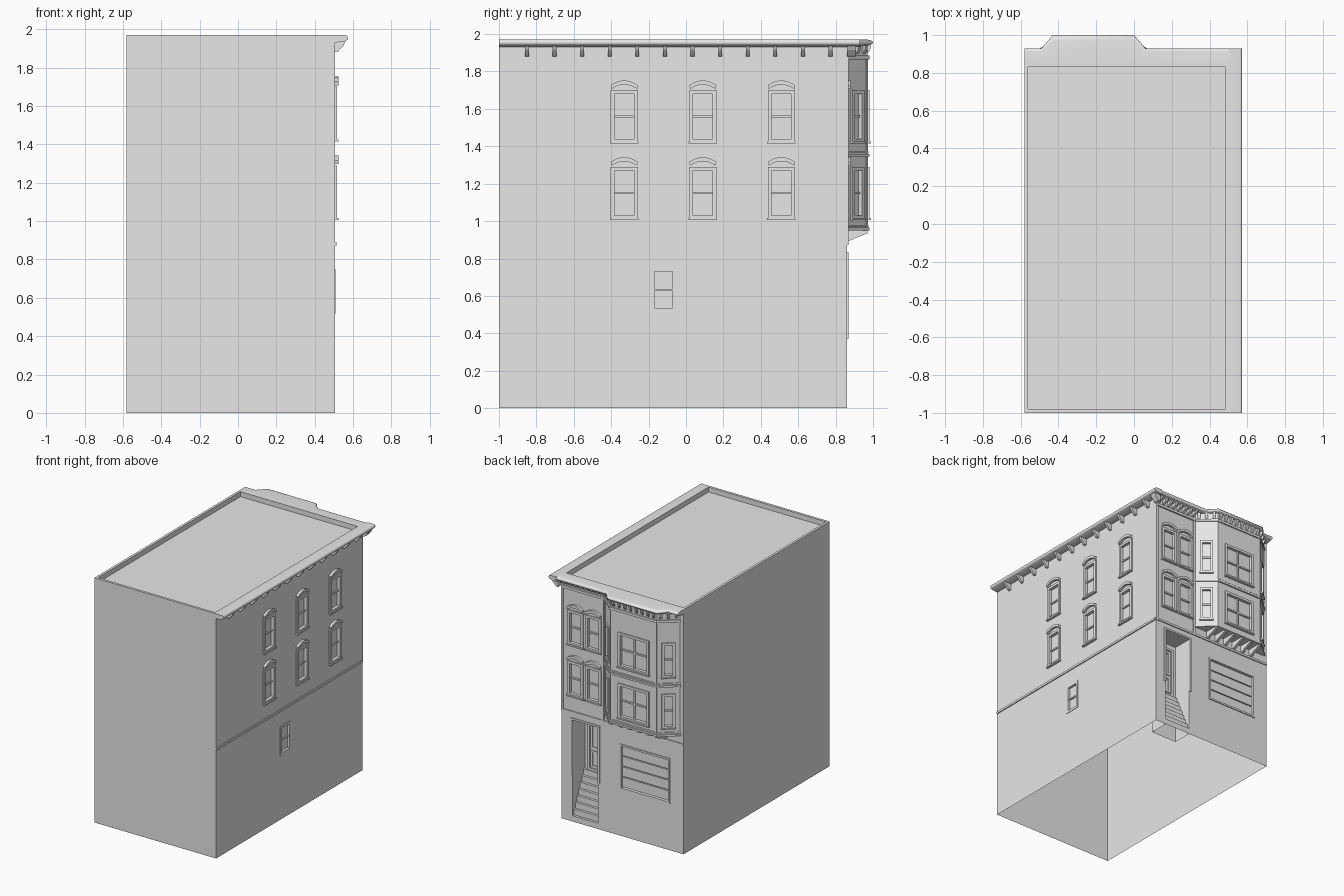
import bpy, bmesh, math
from mathutils import Matrix, Vector

if "Cube" in bpy.data.objects:
    bpy.data.objects.remove(bpy.data.objects["Cube"], do_unlink=True)

grey = bpy.data.materials.new("plain_grey")
grey.use_nodes = True
grey.diffuse_color = (0.8, 0.8, 0.8, 1)
grey.node_tree.nodes["Principled BSDF"].inputs["Base Color"].default_value = (0.8, 0.8, 0.8, 1)

TOP, ROOF = 1.97, 1.93
XL, XR, YF, YB = -0.58, 0.505, -1.0, 0.86


def finish(name, bm, smooth=False):
    me = bpy.data.meshes.new(name)
    bm.to_mesh(me)
    bm.free()
    ob = bpy.data.objects.new(name, me)
    me.materials.append(grey)
    bpy.context.collection.objects.link(ob)
    if smooth:
        bpy.context.view_layer.objects.active = ob
        ob.select_set(True)
        bpy.ops.object.shade_smooth_by_angle(angle=math.radians(40))
        ob.select_set(False)
    return ob


def frame(p, q):
    """Wall space: u along the wall, v up, d outward."""
    u = Vector((q[0] - p[0], q[1] - p[1], 0)).normalized()
    n = Vector((u.y, -u.x, 0))
    m = Matrix((u, (0, 0, 1), n)).transposed().to_4x4()
    m.translation = (p[0], p[1], 0)
    return m


def length(p, q):
    return math.dist(p, q)


def face(bm, m, pts):
    bm.faces.new([bm.verts.new(m @ Vector(p)) for p in pts])


def prism(bm, m, pts, lo, hi, side=False):
    """Extrude a (u,v) outline along d, or a (d,v) outline along u."""
    put = (lambda a, b, c: (c, b, a)) if side else (lambda a, b, c: (a, b, c))
    ends = [[bm.verts.new(m @ Vector(put(a, b, c))) for a, b in pts] for c in (lo, hi)]
    fs = [bm.faces.new(e) for e in ends]
    for i in range(len(pts)):
        j = (i + 1) % len(pts)
        fs.append(bm.faces.new((ends[0][i], ends[0][j], ends[1][j], ends[1][i])))
    bmesh.ops.recalc_face_normals(bm, faces=fs)


def box(bm, m, u0, u1, v0, v1, d0, d1):
    prism(bm, m, [(u0, v0), (u1, v0), (u1, v1), (u0, v1)], d0, d1)


def border(bm, m, u0, u1, v0, v1, t, d, back=-0.001):
    box(bm, m, u0, u0 + t, v0, v1, back, d)
    box(bm, m, u1 - t, u1, v0, v1, back, d)
    box(bm, m, u0 + t, u1 - t, v0, v0 + t, back, d)
    box(bm, m, u0 + t, u1 - t, v1 - t, v1, back, d)


def wall(bm, m, w, v0, v1, holes=()):
    """Flat wall with recessed openings (u0, u1, v0, v1, depth)."""
    us = sorted({0, w, *(x for h in holes for x in h[0:2])})
    vs = sorted({v0, v1, *(x for h in holes for x in h[2:4])})
    for a, b in zip(us, us[1:]):
        for c, e in zip(vs, vs[1:]):
            x, y = (a + b) / 2, (c + e) / 2
            if not any(h[0] < x < h[1] and h[2] < y < h[3] for h in holes):
                face(bm, m, [(a, c, 0), (b, c, 0), (b, e, 0), (a, e, 0)])
    for a, b, c, e, k in holes:
        ring = [(a, c), (b, c), (b, e), (a, e)]
        face(bm, m, [(*p, -k) for p in ring])
        for i in range(4):
            p, q = ring[i], ring[(i + 1) % 4]
            if p[1] + q[1] > 0:
                face(bm, m, [(*p, 0), (*q, 0), (*q, -k), (*p, -k)])


REVEAL, TRIM = 0.015, 0.02


def opening(c, w, v0, v1):
    return (c - w / 2 + TRIM, c + w / 2 - TRIM, v0 + TRIM, v1 - TRIM, REVEAL)


def window(bm, m, c, w, v0, v1, hood=False, bars=1):
    """Trim, sashes, sill and an optional arched hood."""
    h, mid = w / 2, (v0 + v1) / 2
    border(bm, m, c - h, c + h, v0, v1, TRIM, 0.01)
    box(bm, m, c - h + TRIM, c + h - TRIM, mid - 0.006, mid + 0.006, -REVEAL, -0.004)
    if bars > 1:
        box(bm, m, c - 0.006, c + 0.006, v0 + TRIM, v1 - TRIM, -REVEAL, -0.004)
    box(bm, m, c - h - 0.004, c + h + 0.004, v0 - 0.005, v0 + 0.006, 0, 0.018)
    if hood:
        ts = [i / 4 - 1 for i in range(9)]
        upper = [(c + t * h, v1 + 0.052 - 0.026 * t * t) for t in ts]
        lower = [(c + t * (h - 0.004), v1 + 0.03 - 0.024 * t * t) for t in reversed(ts)]
        prism(bm, m, upper + lower, 0, 0.02)


# Wall outline of the decorated sides
bay = [(0.12, YB), (-0.01, 0.97), (-0.42, 0.97), (-0.55, YB)]
corner = (XR, YB)
side_m, back_m = frame((XR, YF), corner), frame(corner, (XL, YB))
FLOORS = [(1.01, 1.29), (1.42, 1.70)]
SIDE_C = [0.67, 1.09, 1.51]
PAIR_C = [0.125, 0.285]
DOOR = (0.095, 0.325, 0, 0.82, 0.16)
GARAGE = (0.535, 0.95, 0.39, 0.725, 0.02)
VENT = (0.88, 0.135, 0.515, 0.75)

# Main shell, open underneath
bm = bmesh.new()
wall(bm, side_m, YB - YF, 0, TOP,
     [opening(c, 0.145, *f) for c in SIDE_C for f in FLOORS] + [opening(*VENT)])
wall(bm, back_m, XR - XL, 0, TOP,
     [opening(c, 0.14, *f) for c in PAIR_C for f in FLOORS] + [DOOR, GARAGE])
wall(bm, frame((XL, YB), (XL, YF)), YB - YF, 0, TOP)
wall(bm, frame((XL, YF), (XR, YF)), XR - XL, 0, TOP)
finish("building_shell", bm)

# Sunken roof with parapet rim
bm = bmesh.new()
I = Matrix.Identity(4)
rim = 0.02
outer = [(XL, YF), (XR, YF), (XR, YB), (XL, YB)]
inner = [(XL + rim, YF + rim), (XR - rim, YF + rim), (XR - rim, 0.83), (XL + rim, 0.83)]
face(bm, I, [(*p, ROOF) for p in inner])
for i in range(4):
    j = (i + 1) % 4
    face(bm, I, [(*outer[i], TOP), (*outer[j], TOP), (*inner[j], TOP), (*inner[i], TOP)])
    face(bm, I, [(*inner[i], TOP), (*inner[j], TOP), (*inner[j], ROOF), (*inner[i], ROOF)])
finish("roof_and_parapet", bm)

# Side windows, vent window and string courses
bm = bmesh.new()
for f in FLOORS:
    for c in SIDE_C:
        window(bm, side_m, c, 0.145, *f, hood=True)
    for c in PAIR_C:
        window(bm, back_m, c, 0.14, *f, hood=True)
finish("arched_windows", bm)

bm = bmesh.new()
c, w, lo, hi = VENT
border(bm, side_m, c - w / 2, c + w / 2, lo, hi, TRIM, 0.004)
box(bm, side_m, c - w / 2 + TRIM, c + w / 2 - TRIM, 0.627, 0.638, -REVEAL, -0.004)
finish("small_side_window", bm)

bm = bmesh.new()
for m, w in ((side_m, YB - YF), (back_m, XR - XL)):
    box(bm, m, 0, w, 0.873, 0.89, -0.001, 0.008)
finish("string_course", bm)

# Bay window
bm = bmesh.new()
trim = bmesh.new()
for p, q in zip(bay, bay[1:]):
    m, w = frame(p, q), length(p, q)
    ww, bars = (0.275, 2) if w > 0.3 else (0.10, 1)
    wall(bm, m, w, 0.95, 1.95, [opening(w / 2, ww, *f) for f in FLOORS])
    for f in FLOORS:
        window(trim, m, w / 2, ww, *f, bars=bars)
    for lo, hi, d in ((0.95, 0.965, 0.012), (0.968, 0.98, 0.007), (1.345, 1.36, 0.012),
                      (1.365, 1.375, 0.007), (1.865, 1.885, 0.01)):
        box(trim, m, -d / 3, w + d / 3, lo, hi, -0.001, d)
    for u in (0, w - 0.012):
        box(trim, m, u, u + 0.012, 0.98, 1.87, -0.001, 0.004)
face(bm, I, [(*p, 0.95) for p in bay])
finish("bay_walls", bm)
finish("bay_windows_and_bands", trim)

# Wedge brackets carrying the bay
bm = bmesh.new()
for i in range(6):
    u = 0.505 + i * 0.084
    prism(bm, back_m, [(0, 0.89), (0.11, 0.935), (0.11, 0.952), (0, 0.952)], u - 0.011, u + 0.011, True)
finish("bay_brackets", bm)

# Corner and bay-edge pilasters, frieze band
bm = bmesh.new()
for u in (0, 0.362):
    box(bm, back_m, u, u + 0.018, 0.89, 1.93, -0.001, 0.008)
box(bm, back_m, 0, 0.385, 1.865, 1.885, -0.001, 0.012)
finish("pilasters_and_frieze", bm)

# Stair recess
bm = bmesh.new()
n = 8
for i in range(n):
    y0 = -0.16 * i / n
    z0, z1 = 0.37 * i / n, 0.37 * (i + 1) / n
    a, b = DOOR[0], DOOR[1]
    face(bm, back_m, [(a, z0, y0), (b, z0, y0), (b, z1, y0), (a, z1, y0)])
    face(bm, back_m, [(a, z1, y0), (b, z1, y0), (b, z1, y0 - 0.02), (a, z1, y0 - 0.02)])
finish("entry_stairs", bm)

bm = bmesh.new()
for u in (DOOR[0] - 0.015, DOOR[1]):
    box(bm, back_m, u, u + 0.015, 0.37, 0.835, -0.001, 0.008)
box(bm, back_m, DOOR[0], DOOR[1], 0.82, 0.835, -0.001, 0.008)
finish("entry_trim", bm)

bm = bmesh.new()
deep = back_m @ Matrix.Translation((0, 0, -0.16))
border(bm, deep, 0.125, 0.295, 0.37, 0.78, 0.018, 0.012)
border(bm, deep, 0.155, 0.265, 0.55, 0.75, 0.012, 0.007)
border(bm, deep, 0.155, 0.265, 0.40, 0.53, 0.012, 0.007)
finish("front_door", bm)

# Garage door with four panels
bm = bmesh.new()
a, b, lo, hi, k = GARAGE
border(bm, back_m, a - 0.015, b + 0.015, lo - 0.015, hi + 0.015, 0.015, 0.007)
step = (hi - lo) / 4
for i in range(4):
    box(bm, back_m, a, b, lo + i * step + 0.004, lo + (i + 1) * step - 0.004, -k, -k + 0.009)
finish("garage_door", bm)


# Rounded cornices: lofted between a wall line and an outer line
def cornice(name, inside, outside):
    bm = bmesh.new()
    arc = [math.radians(90 - 22.5 * i) for i in range(9)]
    prof = [(0, TOP)] + [(0.82 + 0.18 * math.cos(t), 1.955 + 0.015 * math.sin(t)) for t in arc]
    prof += [(0.7, 1.935), (0, 1.93)]
    rows = [[bm.verts.new((*Vector(p).lerp(Vector(q), t), z)) for t, z in prof]
            for p, q in zip(inside, outside)]
    for r, s in zip(rows, rows[1:]):
        for i in range(len(prof) - 1):
            bm.faces.new((r[i], r[i + 1], s[i + 1], s[i]))
    bm.faces.new(rows[0])
    bm.faces.new(rows[-1])
    bmesh.ops.recalc_face_normals(bm, faces=bm.faces[:])
    finish(name, bm, True)


edge = [(XL, 0.93), (-0.49, 0.93), (-0.43, 1.0), (0, 1.0), (0.06, 0.93), (XR, 0.93)]
cornice("back_cornice", [(x, 0.83) for x, y in edge], edge)
cornice("side_cornice", [(XR, YF), (XR, 0.93)], [(0.573, YF), (0.573, 0.93)])

# Cornice brackets and dentils
bm = bmesh.new()
for i in range(13):
    u = 0.15 + i * 0.1475
    prism(bm, side_m, [(0, 1.935), (0.055, 1.935), (0.045, 1.915), (0.018, 1.885), (0, 1.88)],
          u - 0.01, min(u + 0.01, 1.86), True)
finish("side_brackets", bm)

bm = bmesh.new()
for p, q in [(corner, bay[0])] + list(zip(bay, bay[1:])):
    m, w = frame(p, q), length(p, q)
    count = max(3, round(w / 0.05))
    reach = 0.05 if p == corner else 0.02
    for i in range(count):
        u = (i + 0.5) * w / count
        prism(bm, m, [(0, 1.94), (reach, 1.94), (reach * 0.7, 1.915), (0, 1.895)], u - 0.01, u + 0.01, True)
finish("back_dentils", bm)
